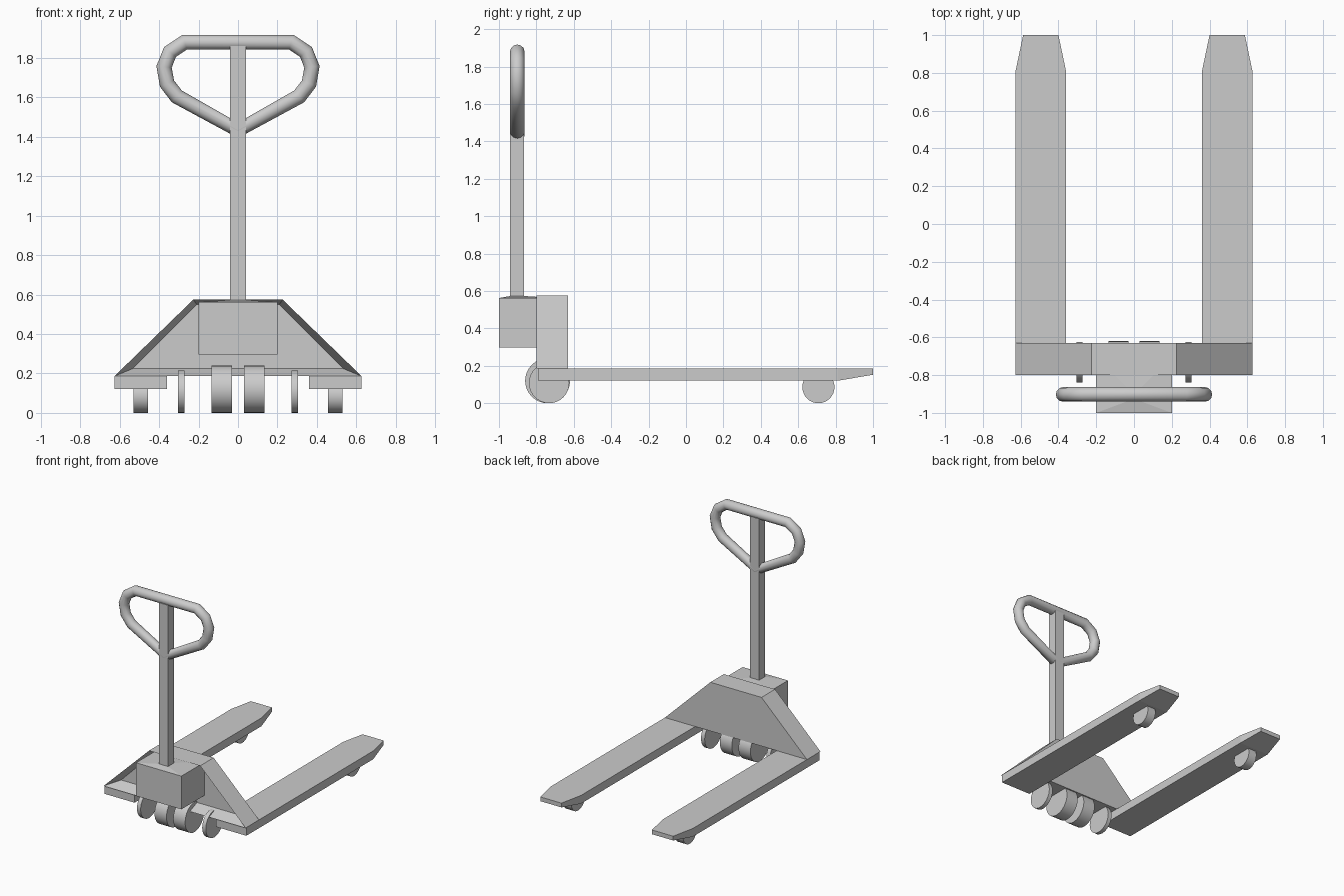
import bpy, bmesh, math
from mathutils import Matrix

if "Cube" in bpy.data.objects:
    bpy.data.objects.remove(bpy.data.objects["Cube"])


def loft(name, rings):
    """Bridge rings of equal length and cap both ends."""
    bm = bmesh.new()
    loops = [[bm.verts.new(p) for p in ring] for ring in rings]
    n = len(loops[0])
    for a, b in zip(loops, loops[1:]):
        for i in range(n):
            j = (i + 1) % n
            bm.faces.new((a[i], a[j], b[j], b[i]))
    bm.faces.new(loops[0])
    bm.faces.new(loops[-1])
    bmesh.ops.recalc_face_normals(bm, faces=bm.faces)
    mesh = bpy.data.meshes.new(name)
    bm.to_mesh(mesh)
    bm.free()
    obj = bpy.data.objects.new(name, mesh)
    bpy.context.collection.objects.link(obj)
    return obj


def rect_y(x0, x1, z0, z1, y):
    return [(x0, y, z0), (x1, y, z0), (x1, y, z1), (x0, y, z1)]


def rect_z(x0, x1, y0, y1, z):
    return [(x0, y0, z), (x1, y0, z), (x1, y1, z), (x0, y1, z)]


def trapezoid(bottom, top, z0, z1, y):
    return [(-bottom, y, z0), (bottom, y, z0), (top, y, z1), (-top, y, z1)]


def wheel(name, x0, x1, y, r):
    bpy.ops.mesh.primitive_cylinder_add(
        vertices=32, radius=r, depth=abs(x1 - x0),
        location=((x0 + x1) / 2, y, r), rotation=(0, math.pi / 2, 0))
    obj = bpy.context.object
    obj.name = name
    bpy.ops.object.shade_smooth_by_angle(angle=math.radians(35))


for s, side in ((-1, "left"), (1, "right")):
    # Forks with narrowed, thinned tips
    loft(f"fork_{side}", [
        rect_y(s * 0.36, s * 0.627, 0.12, 0.186, -0.79),
        rect_y(s * 0.36, s * 0.627, 0.12, 0.186, 0.81),
        rect_y(s * 0.40, s * 0.587, 0.152, 0.186, 1.0)])
    # Wheels
    wheel(f"fork_roller_{side}", s * 0.457, s * 0.53, 0.708, 0.086)
    wheel(f"steer_wheel_{side}", s * 0.03, s * 0.135, -0.74, 0.12)
    wheel(f"side_wheel_{side}", s * 0.272, s * 0.304, -0.732, 0.108)

# Sloped body with recessed front panel
loft("body", [
    trapezoid(0.627, 0.226, 0.186, 0.575, -0.63),
    trapezoid(0.627, 0.226, 0.186, 0.575, -0.80),
    trapezoid(0.535, 0.21, 0.224, 0.55, -0.71)])

# Pump housing with a slightly raised top
loft("pump_housing", [
    rect_z(-0.2, 0.2, -1.0, -0.70, 0.297),
    rect_z(-0.2, 0.2, -1.0, -0.70, 0.562),
    rect_z(-0.04, 0.04, -0.94, -0.865, 0.573)])

# Handle column
loft("handle_column", [
    rect_z(-0.04, 0.04, -0.94, -0.865, 0.56),
    rect_z(-0.04, 0.04, -0.94, -0.865, 1.86)])

# Tubular handle loop
half = [(0.27, 1.88), (0.345, 1.83), (0.375, 1.755), (0.36, 1.67), (0.31, 1.605)]
path = half + [(0, 1.433)] + [(-x, z) for x, z in reversed(half)]
curve = bpy.data.curves.new("handle_grip", "CURVE")
curve.dimensions = "3D"
curve.bevel_depth = 0.039
curve.bevel_resolution = 4
spline = curve.splines.new("POLY")
spline.points.add(len(path) - 1)
for point, (x, z) in zip(spline.points, path):
    point.co = (x, -0.902, z, 1)
spline.use_cyclic_u = True
spline.use_smooth = True
bpy.context.collection.objects.link(bpy.data.objects.new("handle_grip", curve))
